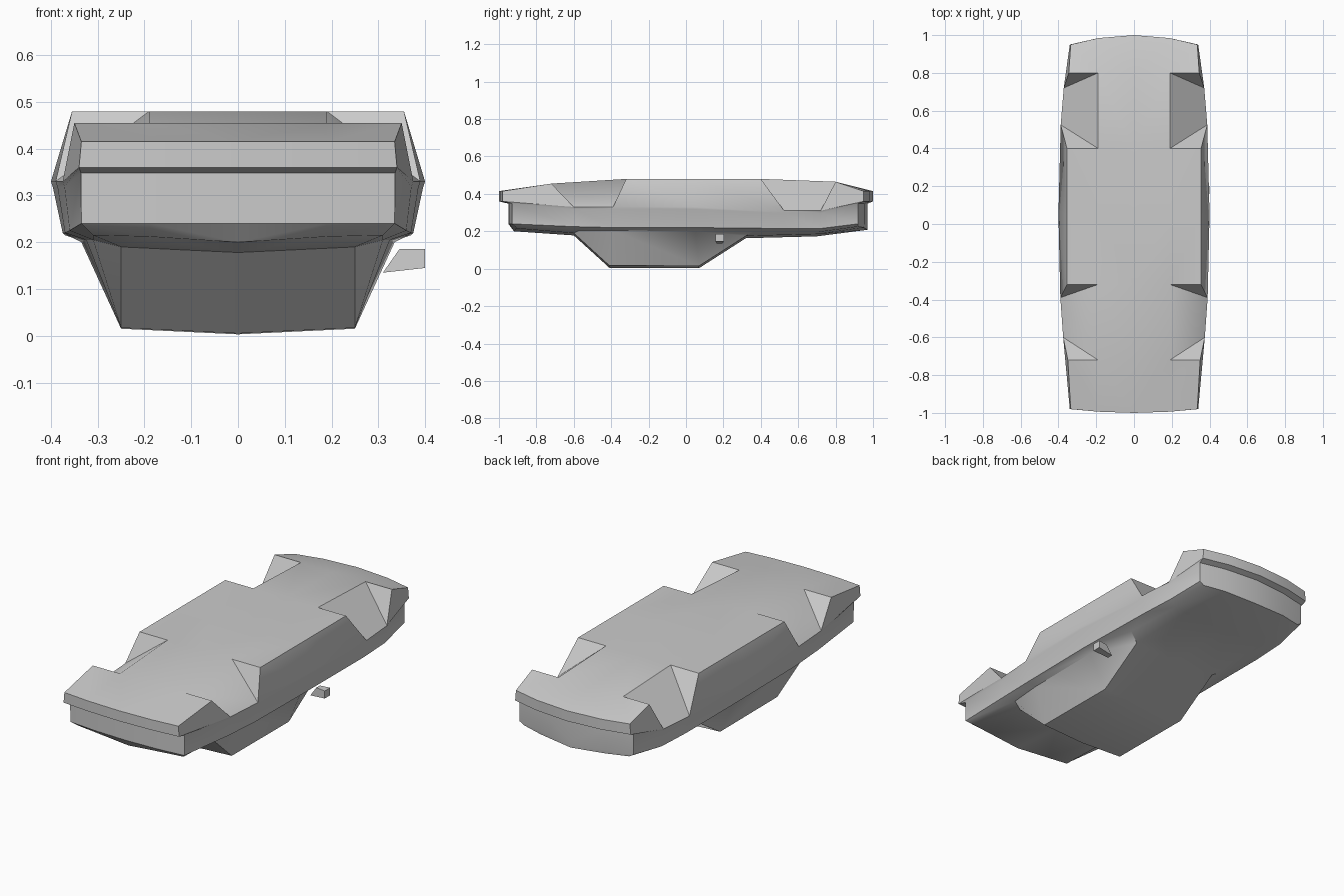
import bpy, bmesh, math

if "Cube" in bpy.data.objects:
    bpy.data.objects.remove(bpy.data.objects["Cube"], do_unlink=True)

paint = bpy.data.materials.new("plain grey")
paint.use_nodes = True
grey = (0.6, 0.6, 0.6, 1)
paint.diffuse_color = grey
paint.node_tree.nodes["Principled BSDF"].inputs["Base Color"].default_value = grey


def make_object(name, bm):
    bmesh.ops.recalc_face_normals(bm, faces=bm.faces)
    mesh = bpy.data.meshes.new(name)
    bm.to_mesh(mesh)
    bm.free()
    mesh.materials.append(paint)
    obj = bpy.data.objects.new(name, mesh)
    bpy.context.collection.objects.link(obj)
    return obj


# Stations from front to back of the overturned car shell:
# underside edge (y, z, x), flank (y, x, z), belt (y, x, z), deck (y, x, z), roof (y, z)
stations = [
    (-.98, .415, .335, -.98, .34, .36, -.93, .335, .24, -.9, .31, .215, -.9, .212),
    (-.72, .455, .35, -.6, .375, .33, -.6, .36, .225, -.57, .31, .205, -.6, .19),
    (-.32, .48, .355, -.39, .39, .33, -.39, .37, .22, -.39, .325, .205, -.41, .017),
    (.05, .48, .355, .05, .4, .33, .05, .375, .22, .05, .335, .2, .07, .015),
    (.4, .48, .355, .525, .388, .31, .525, .37, .215, .36, .32, .2, .32, .175),
    (.8, .465, .345, .72, .372, .31, .72, .36, .215, .7, .31, .195, .7, .185),
    (.95, .415, .335, .95, .34, .36, .92, .335, .24, .92, .31, .225, .92, .22),
]
bulge = {0: -.02, len(stations) - 1: .05}   # bowed bumpers
arches = (1, 4)                             # spans cut by wheel arches
CENTRE, INNER, EDGE, FLANK, LIP, BELT, DECK, ROOF, RIDGE = range(9)

bm = bmesh.new()
rings = []
for n, (yu, zu, xe, yf, xf, zf, yb, xb, zb, yd, xd, zd, yr, zr) in enumerate(stations):
    bow = bulge.get(n, 0)
    points = [(0, yu + bow, zu), (.19, yu + bow * .68, zu), (xe, yu, zu),
              (xf, yf, zf), (xf - .004, yb, zf - .012), (xb, yb, zb),
              (xd, yd, zd), (.25 if not bow else .19, yr + bow * .6, zr),
              (0, yr + bow, zr - .012)]
    rings.append([bm.verts.new(p) for p in points])

# Skin between stations, leaving wedge-shaped wheel arches
for n, (a, b) in enumerate(zip(rings, rings[1:])):
    for k in range(RIDGE):
        if n in arches and k in (INNER, EDGE):
            continue
        bm.faces.new((a[k], b[k], b[k + 1], a[k + 1]))
    if n in arches:
        bm.faces.new((a[INNER], b[INNER], b[FLANK], a[FLANK]))
        for ring in (a, b):
            bm.faces.new((ring[INNER], ring[EDGE], ring[FLANK]))

# Bumper ends with the recess beneath the lip
for n, bow in bulge.items():
    ring = rings[n]
    outer = [ring[k] for k in (EDGE, FLANK, LIP, BELT, DECK)]
    columns = [outer]
    for top, bottom, x, part in ((INNER, ROOF, .19, .68), (CENTRE, RIDGE, 0, 1)):
        middle = [bm.verts.new((x, v.co.y + bow * part, v.co.z)) for v in outer[1:4]]
        columns.append([ring[top], *middle, ring[bottom]])
    for p, q in zip(columns, columns[1:]):
        for k in range(4):
            bm.faces.new((p[k], q[k], q[k + 1], p[k + 1]))

shell = make_object("car_shell", bm)
mirror = shell.modifiers.new("Mirror", "MIRROR")
mirror.use_clip = True
bpy.context.view_layer.objects.active = shell
shell.select_set(True)
bpy.ops.object.modifier_apply(modifier="Mirror")
bpy.ops.object.shade_smooth_by_angle(angle=math.radians(38))

# Single side mirror, tapered towards the window
bm = bmesh.new()
bmesh.ops.create_cube(bm, size=1)
for v in bm.verts:
    inside = v.co.x < 0
    v.co.x = (.31 if v.co.z < 0 else .345) if inside else .4
    v.co.z = .185 if v.co.z > 0 else (.135 if inside else .145)
    v.co.y = .18 + v.co.y * (.03 if inside else .045)
make_object("side_mirror", bm)
